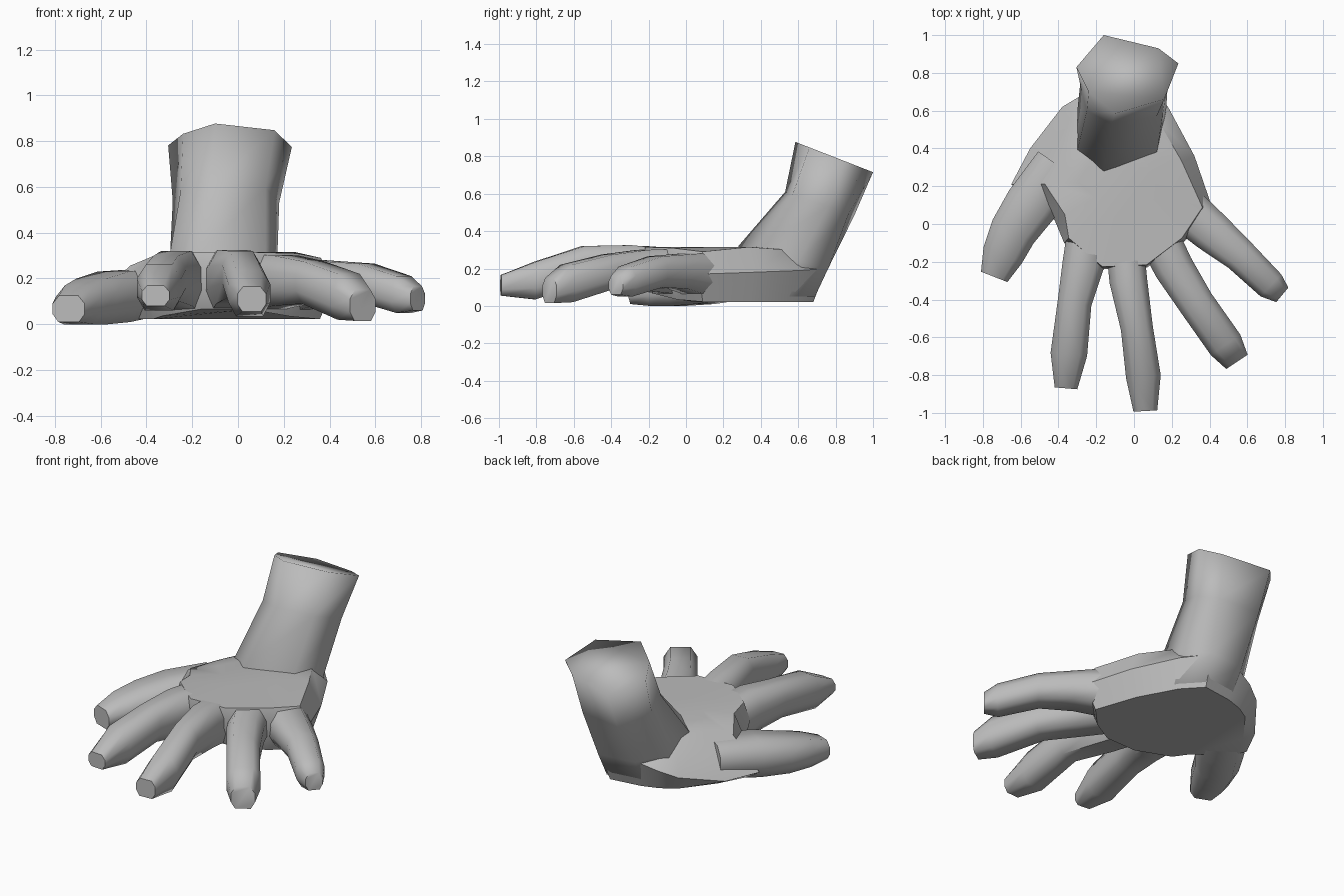
import bpy, bmesh, math
from mathutils import Vector

if "Cube" in bpy.data.objects:
    bpy.data.objects.remove(bpy.data.objects["Cube"])

skin = bpy.data.materials.new("plain grey")
skin.use_nodes = True
GREY = (0.5, 0.5, 0.5, 1)
skin.diffuse_color = GREY
skin.node_tree.nodes["Principled BSDF"].inputs["Base Color"].default_value = GREY


def loft(name, rings, angle):
    """Skin a list of equal-length point rings and cap both ends."""
    bm = bmesh.new()
    loops = [[bm.verts.new(p) for p in ring] for ring in rings]
    count = len(loops[0])
    for a, b in zip(loops, loops[1:]):
        for i in range(count):
            j = (i + 1) % count
            bm.faces.new((a[i], a[j], b[j], b[i]))
    bm.faces.new(loops[0])
    bm.faces.new(loops[-1])
    bmesh.ops.recalc_face_normals(bm, faces=bm.faces)
    mesh = bpy.data.meshes.new(name)
    bm.to_mesh(mesh)
    bm.free()
    mesh.materials.append(skin)
    obj = bpy.data.objects.new(name, mesh)
    bpy.context.collection.objects.link(obj)
    bpy.ops.object.select_all(action='DESELECT')
    obj.select_set(True)
    bpy.context.view_layer.objects.active = obj
    bpy.ops.object.shade_smooth_by_angle(angle=math.radians(angle))


# Rounded box cross-section shared by the thumb and fingers
SECTION = [(-.6, 1), (.6, 1), (1, .4), (1, -.4),
           (.65, -1), (-.65, -1), (-1, -.4), (-1, .4)]


def digit(name, stations):
    """Sweep the section along stations of x, y, half width, bottom, top."""
    rings = []
    for i, (x, y, half, low, high) in enumerate(stations):
        before = stations[max(i - 1, 0)]
        after = stations[min(i + 1, len(stations) - 1)]
        along = Vector((after[0] - before[0], after[1] - before[1])).normalized()
        side = Vector((-along.y, along.x))
        mid, rise = (low + high) / 2, (high - low) / 2
        rings.append([(x + side.x * half * u, y + side.y * half * u, mid + rise * v)
                      for u, v in SECTION])
    loft(name, rings, 62)


def tilted(points, height, slope):
    """Lift a plan outline onto a plane that falls towards the back."""
    return [(x, y, height - slope * y) for x, y in points]


# Forearm rising from the heel of the hand
rim = [(-.305, .83), (-.16, 1.0), (.13, .93), (.235, .85), (.16, .66), (-.1, .585), (-.24, .70)]
middle = [(-.285, .74), (-.16, .90), (.1, .87), (.18, .76), (.12, .57), (-.12, .53), (-.25, .6)]
wrist = [(-.30, .60), (-.17, .74), (.07, .76), (.17, .6), (.12, .37), (-.16, .28), (-.30, .39)]
heel = [(-.28, .56), (-.16, .66), (.06, .69), (.17, .56), (.12, .4), (-.16, .36), (-.28, .42)]
loft("forearm", [tilted(rim, 1.105, .39), tilted(middle, .79, .34),
                 tilted(wrist, .39, .25), tilted(heel, .05, 0)], 180)

# Palm: widest outline as x, y, edge height, then inset and height of the top
outline = [(-.28, .68, .16, .75, .29), (-.38, .62, .12, .7, .29),
           (-.55, .40, .06, .62, .29), (-.65, .21, .07, .7, .255),
           (-.42, .02, .14, .85, .3), (-.37, -.1, .2, .92, .315),
           (-.17, -.24, .2, .97, .315), (.07, -.23, .2, .97, .315),
           (.27, -.09, .2, .95, .31), (.42, .07, .17, .88, .29),
           (.32, .36, .18, .82, .315), (.18, .62, .19, .8, .3),
           (.06, .75, .2, .75, .28), (-.16, .72, .2, .75, .28)]


def inset(x, y, keep):
    """Draw a plan point in towards the middle of the palm."""
    cx, cy = -.06, .22
    return cx + (x - cx) * keep, cy + (y - cy) * keep


sole = [inset(x, y, .87) for x, y, *rest in outline]
loft("palm", [[(x, y, .022 + max(0, -y) * .25) for x, y in sole],
              [p[:3] for p in outline],
              [(*inset(x, y, keep), top) for x, y, edge, keep, top in outline],
              [(*inset(x, y, .4), .315) for x, y, *rest in outline]], 40)

# Thumb growing out of its mound
digit("thumb", [(-.40, .31, .13, .04, .24), (-.545, .10, .14, .01, .23),
                (-.64, -.04, .125, 0, .2), (-.695, -.165, .11, 0, .17),
                (-.74, -.28, .075, .01, .125)])

# Fingers
digit("index_finger", [(-.24, -.02, .11, .05, .305), (-.27, -.22, .11, .08, .32),
                       (-.315, -.42, .09, .1, .3), (-.345, -.69, .097, .06, .26),
                       (-.36, -.87, .06, .08, .17)])
digit("middle_finger", [(-.05, -.1, .1, .06, .305), (-.03, -.3, .1, .09, .325),
                        (.015, -.55, .085, .12, .32), (.05, -.81, .092, .035, .235),
                        (.06, -.99, .063, .055, .165)])
digit("ring_finger", [(.12, -.05, .11, .06, .305), (.21, -.23, .105, .08, .3),
                      (.33, -.42, .095, .09, .275), (.485, -.64, .095, .02, .22),
                      (.545, -.73, .068, .015, .15)])
digit("little_finger", [(.27, .08, .12, .05, .285), (.41, -.04, .11, .09, .275),
                        (.56, -.165, .09, .1, .265), (.725, -.325, .08, .05, .21),
                        (.785, -.375, .05, .06, .165)])
